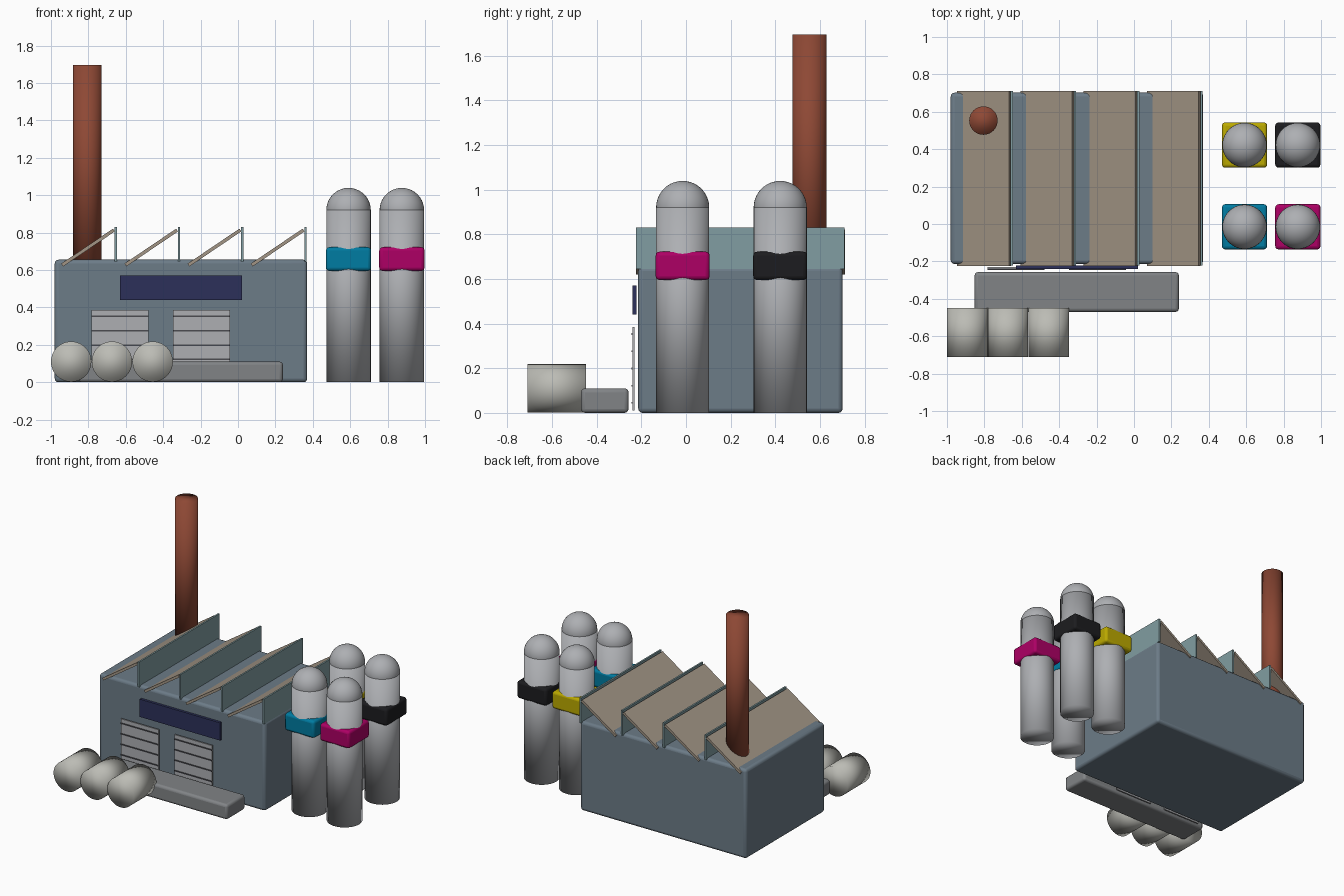
import bpy, math

if "Cube" in bpy.data.objects:
    bpy.data.objects.remove(bpy.data.objects["Cube"])


def mat(name, rgb):
    m = bpy.data.materials.new(name)
    m.diffuse_color = (*rgb, 1)
    m.use_nodes = True
    m.node_tree.nodes["Principled BSDF"].inputs["Base Color"].default_value = m.diffuse_color
    return m


WALL = mat("wall_blue_grey", (0.15, 0.20, 0.245))
TAN = mat("roof_tan", (0.36, 0.30, 0.235))
GLASS = mat("glazing_teal", (0.22, 0.34, 0.36))
BRICK = mat("brick_red", (0.27, 0.065, 0.035))
NAVY = mat("navy", (0.025, 0.03, 0.10))
DOCK = mat("dock_grey", (0.22, 0.23, 0.24))
STEEL = mat("steel", (0.42, 0.43, 0.45))
DARK = mat("slat_dark", (0.07, 0.07, 0.08))
TANK = mat("tank_cream", (0.50, 0.50, 0.46))
BANDS = {"cyan": (0.0, 0.20, 0.36), "magenta": (0.42, 0.0, 0.13),
         "yellow": (0.50, 0.40, 0.0), "black": (0.012, 0.012, 0.014)}


def box(name, lo, hi, material, bevel=0):
    size = [b - a for a, b in zip(lo, hi)]
    bpy.ops.mesh.primitive_cube_add(size=1, location=[(a + b) / 2 for a, b in zip(lo, hi)])
    o = bpy.context.object
    o.name = name
    o.scale = size
    bpy.ops.object.transform_apply(location=False, rotation=False, scale=True)
    o.data.materials.append(material)
    if bevel:
        b = o.modifiers.new("bevel", 'BEVEL')
        b.width, b.segments = bevel, 3
        bpy.ops.object.shade_smooth_by_angle(angle=math.radians(35))
    return o


def cylinder(name, loc, r, depth, material, rot=(0, 0, 0)):
    bpy.ops.mesh.primitive_cylinder_add(vertices=40, radius=r, depth=depth, location=loc, rotation=rot)
    o = bpy.context.object
    o.name = name
    o.data.materials.append(material)
    bpy.ops.object.shade_smooth()
    return o


# Main hall
box("factory_hall", (-0.98, -0.214, 0), (0.37, 0.702, 0.655), WALL, 0.02)

# Sawtooth roof: sloping slab plus upright glazing per tooth
tilt = math.atan2(0.187, 0.277)
length = math.hypot(0.277, 0.187)
for i in range(4):
    dx = i * 0.338
    slab = box(f"roof_slab_{i + 1}", (-length / 2, -0.4675, -0.009),
               (length / 2, 0.4675, 0.009), TAN)
    slab.location = (-0.802 + dx, 0.244, 0.720)
    slab.rotation_euler = (0, -tilt, 0)
    box(f"roof_glazing_{i + 1}", (-0.659 + dx, -0.223, 0.645),
        (-0.647 + dx, 0.711, 0.83), GLASS)

# Chimney
cylinder("chimney", (-0.805, 0.553, 1.145), 0.076, 1.10, BRICK)

# Sign panel
box("sign_panel", (-0.63, -0.24, 0.44), (0.022, -0.221, 0.57), NAVY)

# Roller doors with dark slat lines
for n, x in enumerate((-0.783, -0.348)):
    box(f"roller_door_{n + 1}", (x, -0.24, 0.01), (x + 0.305, -0.23, 0.385), STEEL)
    for k in range(5):
        z = 0.045 + k * 0.077
        box(f"door_{n + 1}_slat_{k + 1}", (x, -0.245, z - 0.004),
            (x + 0.305, -0.238, z + 0.004), DARK)

# Loading dock
box("loading_dock", (-0.852, -0.47, 0), (0.24, -0.257, 0.11), DOCK, 0.018)

# Horizontal tanks
for i in range(3):
    cylinder(f"ground_tank_{i + 1}", (-0.892 + i * 0.218, -0.58, 0.11), 0.108, 0.262,
             TANK, (math.pi / 2, 0, 0))

# Silos with domes and coloured square collars
spots = {"cyan": (0.591, -0.015), "magenta": (0.876, -0.015),
         "yellow": (0.591, 0.422), "black": (0.876, 0.422)}
for key, (x, y) in spots.items():
    cylinder(f"silo_{key}", (x, y, 0.46), 0.119, 0.92, STEEL)
    bpy.ops.mesh.primitive_uv_sphere_add(segments=40, ring_count=20, radius=0.119,
                                         location=(x, y, 0.92))
    dome = bpy.context.object
    dome.name = f"silo_dome_{key}"
    dome.data.materials.append(STEEL)
    bpy.ops.object.shade_smooth()
    box(f"silo_collar_{key}", (x - 0.121, y - 0.121, 0.595), (x + 0.121, y + 0.121, 0.722),
        mat(f"band_{key}", BANDS[key]), 0.018)
